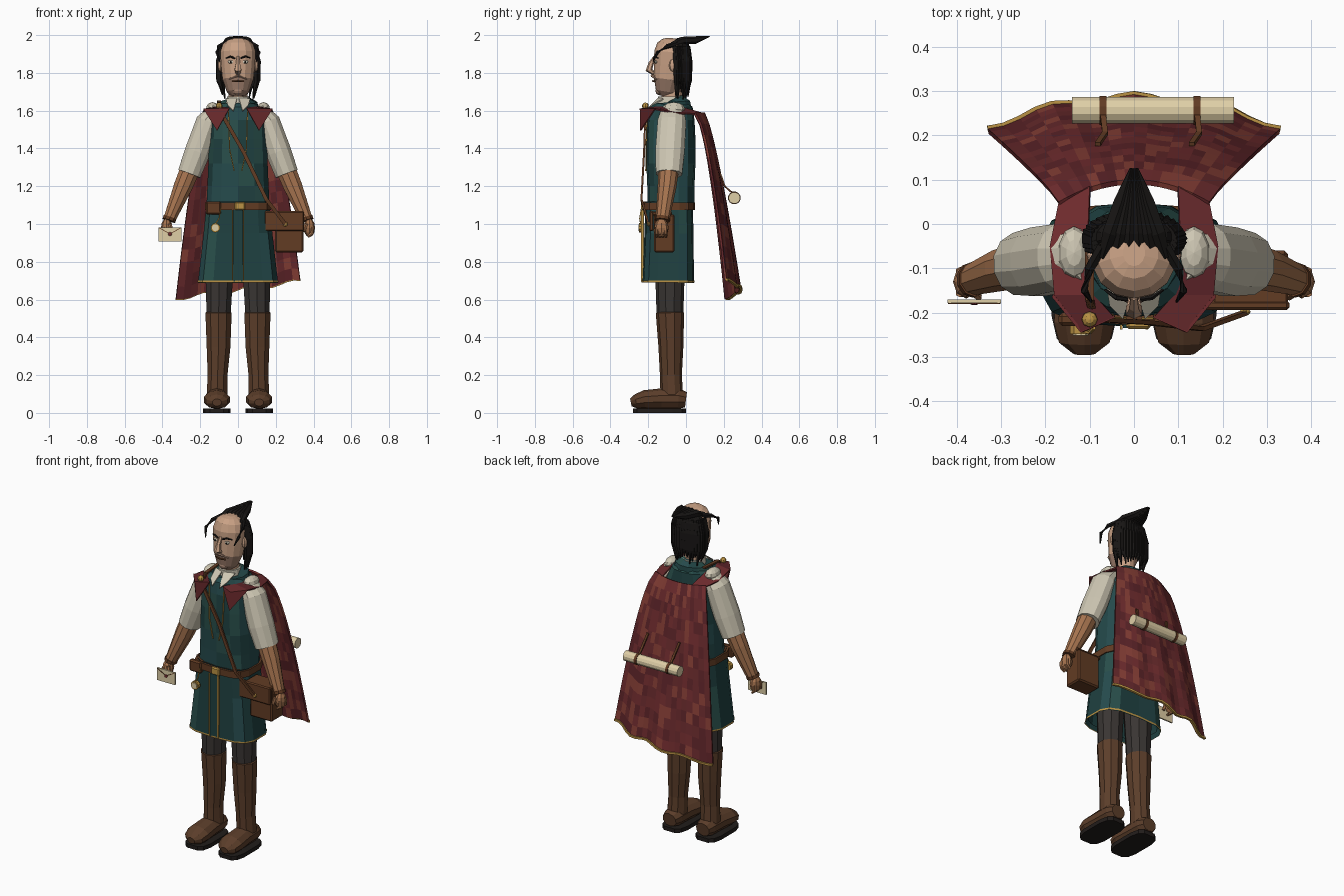
import bpy, bmesh, random
from math import sin, cos, pi, radians
from mathutils import Vector as V
random.seed(4)

def mat(name, r, g, b):
    m = bpy.data.materials.new(name)
    m.diffuse_color = [(c / 255) ** 2.2 for c in (r, g, b)] + [1]
    return m

TEAL = [mat("teal", 42, 76, 78), mat("teal_dark", 36, 66, 66), mat("teal_mid", 45, 80, 76)]
RED = [mat("red", 112, 48, 50), mat("red_dark", 92, 40, 44), mat("red_deep", 104, 46, 48), mat("rust", 132, 64, 56)]
SKIN, STUBBLE = mat("skin", 200, 160, 132), mat("stubble", 158, 126, 108)
TAN, LINEN = mat("tan_arm", 165, 115, 80), mat("linen", 205, 198, 178)
HAIR, SOLE = mat("hair", 30, 28, 27), mat("sole", 38, 34, 32)
BOOT, LEATHER = mat("boot", 92, 64, 46), mat("leather", 98, 62, 40)
CLOTH, GOLD = mat("trousers", 60, 56, 54), mat("gold", 185, 145, 70)
PAPER = mat("paper", 222, 205, 165)

def finish(name, bm, col):
    cols = col if isinstance(col, list) else [col]
    bmesh.ops.recalc_face_normals(bm, faces=bm.faces)
    for f in bm.faces:
        f.material_index = random.randrange(len(cols))
    me = bpy.data.meshes.new(name)
    bm.to_mesh(me)
    bm.free()
    for c in cols:
        me.materials.append(c)
    ob = bpy.data.objects.new(name, me)
    bpy.context.collection.objects.link(ob)
    return ob

def tube(name, pts, radii, col, n=8, e=1.0, cap=True):
    """Loft superellipse rings (a, b radii) along a path."""
    bm, pts, rings = bmesh.new(), [V(p) for p in pts], []
    for i, p in enumerate(pts):
        t = (pts[min(i + 1, len(pts) - 1)] - pts[max(i - 1, 0)]).normalized()
        a = (V((0, 1, 0)) if abs(t.y) < .8 else V((0, 0, 1))).cross(t).normalized()
        b = t.cross(a)
        r = radii[min(i, len(radii) - 1)]
        ra, rb = r if isinstance(r, tuple) else (r, r)
        ring = []
        for k in range(n):
            c, s = cos(2 * pi * (k + .5) / n), sin(2 * pi * (k + .5) / n)
            c, s = [abs(q) ** e * (1 if q > 0 else -1) for q in (c, s)]
            ring.append(bm.verts.new(p + a * ra * c + b * rb * s))
        rings.append(ring)
    for lo, hi in zip(rings, rings[1:]):
        for k in range(n):
            bm.faces.new((lo[k], lo[(k + 1) % n], hi[(k + 1) % n], hi[k]))
    if cap:
        bm.faces.new(rings[0])
        bm.faces.new(rings[-1])
    return finish(name, bm, col)

def ball(name, c, r, col, n=10):
    bm = bmesh.new()
    bmesh.ops.create_uvsphere(bm, u_segments=n, v_segments=max(6, n // 2 + 1), radius=1)
    bmesh.ops.scale(bm, vec=r, verts=bm.verts)
    bmesh.ops.translate(bm, vec=c, verts=bm.verts)
    return finish(name, bm, col)

def box(name, c, size, col, bevel=0):
    bm = bmesh.new()
    bmesh.ops.create_cube(bm, size=1)
    bmesh.ops.scale(bm, vec=size, verts=bm.verts)
    bmesh.ops.translate(bm, vec=c, verts=bm.verts)
    if bevel:
        bmesh.ops.bevel(bm, geom=bm.edges[:], offset=bevel, segments=1, affect='EDGES')
    return finish(name, bm, col)

def sheet(name, rows, col, thick):
    """Cloth from a grid of points, thickened."""
    bm = bmesh.new()
    g = [[bm.verts.new(p) for p in row] for row in rows]
    for r0, r1 in zip(g, g[1:]):
        for i in range(len(r0) - 1):
            bm.faces.new((r0[i], r0[i + 1], r1[i + 1], r1[i]))
    ob = finish(name, bm, col)
    ob.modifiers.new("thickness", 'SOLIDIFY').thickness = thick
    return ob

# tunic: torso, collar, flared skirt with trims
tube("torso", [(0, -.08, z) for z in (1.1, 1.2, 1.32, 1.45, 1.55, 1.62, 1.64)],
     [(.17, .125), (.165, .125), (.16, .13), (.155, .13), (.15, .125), (.115, .115), (.09, .09)], TEAL, 14, .75)
tube("tunic_collar", [(0, -.075, 1.58), (0, -.075, 1.645), (0, -.08, 1.65)], [(.125, .115), (.105, .1), (.06, .06)], TEAL, 12)
tube("skirt", [(0, -.09, 1.12), (0, -.09, .95), (0, -.095, .69)], [(.168, .125), (.185, .13), (.215, .137)], TEAL, 14, .6, False)
tube("skirt_lining", [(0, -.09, 1.1), (0, -.095, .71)], [(.15, .11), (.2, .125)], TEAL[1], 14, .6, False)
tube("hem_trim", [(0, -.095, .69), (0, -.095, .70)], [(.217, .14)], GOLD, 14, .6, False)
box("front_slit", (0, -.228, .885), (.05, .012, .38), TEAL[1])
tube("belt", [(0, -.09, 1.075), (0, -.09, 1.115)], [(.178, .138)], LEATHER, 14, .6)
box("buckle", (.01, -.228, 1.095), (.055, .018, .045), GOLD, .006)
box("belt_pouch", (-.13, -.215, 1.085), (.08, .03, .07), LEATHER, .008)
for s in (-1, 1):
    box("slit_trim", (s * .029, -.232, .885), (.006, .012, .38), GOLD)
    tube("chest_trim", [(s * .05, -.205, 1.6), (s * .045, -.212, 1.4), (s * .02, -.213, 1.28)], [.004], GOLD, 4)
tube("pocket_watch", [(-.12, -.248, .98), (-.12, -.225, .98)], [.025], GOLD, 10)
tube("watch_face", [(-.12, -.251, .98), (-.12, -.247, .98)], [.018], PAPER, 10)
tube("watch_chain", [(-.12, -.24, 1.0), (-.1, -.245, 1.03), (-.09, -.235, 1.09)], [.004], GOLD, 4)

# legs, boots, sleeves, arms, hands
for s in (-1, 1):
    x = s * .103
    tube("trouser_leg", [(x * .95, -.085, .8), (x, -.085, .5)], [(.08, .08), (.066, .07)], CLOTH, 10)
    tube("boot_shaft", [(x, -.085, .535), (x, -.085, .53), (x, -.08, .35), (x * 1.05, -.08, .2), (x * 1.08, -.075, .08)],
         [.066, (.073, .075), (.066, .066), (.055, .058), (.058, .06)], BOOT, 10)
    f = s * .112
    tube("boot_foot", [(f, .0, .07), (f, -.04, .075), (f, -.13, .075), (f, -.22, .07), (f, -.265, .06), (f, -.292, .055)],
         [(.045, .04), (.06, .055), (.063, .055), (.072, .05), (.06, .038), (.025, .02)], BOOT, 10)
    tube("boot_sole", [(f, -.14, 0), (f, -.14, .024)], [(.075, .143)], SOLE, 12, .55)
    tube("sleeve", [(s * .11, -.07, 1.61), (s * .16, -.075, 1.54), (s * .215, -.085, 1.38), (s * .258, -.09, 1.265)],
         [(.04, .06), (.065, .078), (.07, .08), (.064, .072)], LINEN, 12)
    ball("sleeve_cap", (s * .135, -.065, 1.61), (.036, .06, .035), LINEN)
    tube("forearm", [(s * .245, -.09, 1.31), (s * .29, -.1, 1.2), (s * .365, -.125, 1.02)],
         [(.056, .055), (.052, .05), (.033, .036)], TAN, 10)
    tube("cuff", [(s * .36, -.124, 1.035), (s * .366, -.126, 1.018)], [(.037, .04)], LEATHER, 10)
    ball("hand", (s * .378, -.13, .98), (.03, .038, .05), TAN, 8)
    for k in range(4):
        y = -.155 + k * .016
        tube("finger", [(s * .393, y, .985), (s * .392, y, .95), (s * .37, y, .932)], [.01, .01, .007], TAN, 6)
    tube("thumb", [(s * .36, -.155, 1.0), (s * .35, -.165, .96)], [.011, .008], TAN, 6)

# letter in hand
box("letter", (-.36, -.174, .945), (.12, .008, .075), PAPER)
for s in (-1, 1):
    tube("letter_fold", [(-.36 + s * .058, -.179, .98), (-.36, -.179, .948)], [.0025], LEATHER, 4)
ball("letter_seal", (-.36, -.179, .947), (.01, .004, .01), RED[0], 8)

# satchel and strap
box("satchel_body", (.272, -.115, .95), (.15, .11, .2), LEATHER, .008)
box("satchel_flap", (.245, -.183, 1.015), (.21, .022, .105), LEATHER, .006)
box("satchel_lid", (.262, -.13, 1.055), (.17, .11, .02), LEATHER, .005)
ball("satchel_clasp", (.25, -.198, 1.0), (.013, .008, .013), GOLD, 8)
tube("satchel_strap", [(.25, -.2, 1.0), (.15, -.236, 1.13), (.03, -.222, 1.38), (-.09, -.215, 1.59),
                       (-.1, -.17, 1.64), (-.1, -.03, 1.65)], [(.014, .007)], LEATHER, 4)

# neck, shirt collar, head and face
tube("neck", [(0, -.075, 1.6), (0, -.075, 1.75)], [(.052, .06), (.05, .055)], SKIN, 12)
tube("shirt_collar", [(0, -.077, 1.63), (0, -.077, 1.675)], [(.066, .074), (.06, .07)], LINEN, 14)
for s in (-1, 1):
    sheet("collar_point", [[(s * .005, -.15, 1.668), (s * .065, -.12, 1.665)], [(s * .025, -.215, 1.60), (s * .055, -.185, 1.63)]], LINEN, .006)
tube("jaw", [(0, -.105, 1.675), (0, -.1, 1.70), (0, -.09, 1.765)], [(.035, .035), (.06, .06), (.084, .082)], STUBBLE, 14)
tube("head", [(0, -.09, 1.765), (0, -.08, 1.84), (0, -.075, 1.91), (0, -.07, 1.95), (0, -.066, 1.972), (0, -.065, 1.983)],
     [(.084, .082), (.092, .09), (.096, .093), (.082, .082), (.055, .058), (.025, .03)], SKIN, 14)
tube("nose", [(0, -.165, 1.885), (0, -.185, 1.85), (0, -.196, 1.815), (0, -.17, 1.797)], [(.009, .008), (.012, .014), (.021, .019), (.012, .01)], SKIN, 6)
tube("moustache", [(-.045, -.155, 1.765), (0, -.178, 1.785), (.045, -.155, 1.765)], [.004, (.008, .01), .004], STUBBLE, 6)
tube("mouth", [(-.03, -.164, 1.755), (0, -.175, 1.757), (.03, -.164, 1.755)], [.005], LEATHER, 6)
ball("chin", (0, -.137, 1.705), (.032, .025, .024), STUBBLE)
for s in (-1, 1):
    ball("ear", (s * .093, -.07, 1.84), (.014, .02, .033), SKIN, 8)
    ball("eye", (s * .038, -.158, 1.858), (.017, .01, .009), LINEN, 8)
    ball("pupil", (s * .038, -.166, 1.857), (.006, .004, .006), HAIR, 6)
    tube("eyebrow", [(s * .015, -.17, 1.877), (s * .04, -.166, 1.887), (s * .066, -.148, 1.878)], [.005, .006, .003], HAIR, 5)
    # loose forelock beside each temple
    tube("forelock", [(s * .07, -.05, 1.955), (s * .1, -.1, 1.94), (s * .112, -.15, 1.91), (s * .096, -.175, 1.86)],
         [.014, .012, .009, .003], HAIR, 6)

# hair: cap, swept tuft, hanging locks
ball("hair_cap", (0, -.028, 1.885), (.108, .058, .098), HAIR, 14)
for x in (-.07, -.04, -.013, .013, .04, .07):
    tube("tuft_lock", [(x, -.075, 1.965 - abs(x) * .2), (x * .75, -.02, 1.97), (x * .4, .05, 1.974), (x * .1, .125, 1.993)],
         [.012, .021, .02, .003], HAIR, 6)
for k in range(21):
    a = radians(-20 + 11 * k)
    x, y = .1 * cos(a), -.04 + .05 * sin(a)
    tube("hair_lock", [(x * .85, y, 1.94), (x * 1.02, y + .006, 1.86), (x * 1.03, y + .008, 1.76),
                       (x * .85, y + .004, 1.655 + random.random() * .06)], [.014, .019, .015, .003], HAIR, 5)

# patchwork cape with gold hem
def cape(u, v):
    mid, edge = .10 + .185 * v ** .75, .05 + .165 * v ** .6
    z = 1.59 + (.655 + .045 * u + .012 * sin(9 * u) - 1.59) * v
    fold = .008 * v * cos(11 * u)
    return (u * (.17 + .16 * v ** .7), mid + (edge - mid) * u * u + fold, z)
N, M = 18, 15
sheet("cape", [[cape(2 * i / N - 1, j / M) for i in range(N + 1)] for j in range(M + 1)], RED, .012)
tube("cape_hem_trim", [cape(2 * i / N - 1, 1) for i in range(N + 1)], [.009], GOLD, 4)
for s in (-1, 1):
    sheet("cape_shoulder", [[(s * a, b, c), (s * d, f, g)] for a, b, c, d, f, g in (
        (.10, .085, 1.59, .17, .05, 1.585), (.105, -.04, 1.625, .19, -.05, 1.59),
        (.09, -.16, 1.622, .18, -.16, 1.61), (.045, -.21, 1.615, .12, -.243, 1.612))], RED[:3], .008)
    sheet("cape_lapel", [[(s * .045, -.212, 1.615), (s * .12, -.245, 1.612)],
                         [(s * .112, -.243, 1.495), (s * .185, -.165, 1.612)]], RED[0], .008)
ball("cape_brooch", (-.1, -.215, 1.625), (.018, .018, .018), GOLD, 8)

# scroll tied to the cape
tube("scroll", [(-.14, .256, 1.138), (.225, .256, 1.138)], [.031], PAPER, 12)
for x in (-.07, .142):
    tube("scroll_band", [(x - .008, .256, 1.138), (x + .008, .256, 1.138)], [.034], LEATHER, 12)
    tube("scroll_tie", [(x, .245, 1.165), (x + .005, .205, 1.2), (x - .012, .18, 1.27)], [(.009, .006)], LEATHER, 4)
